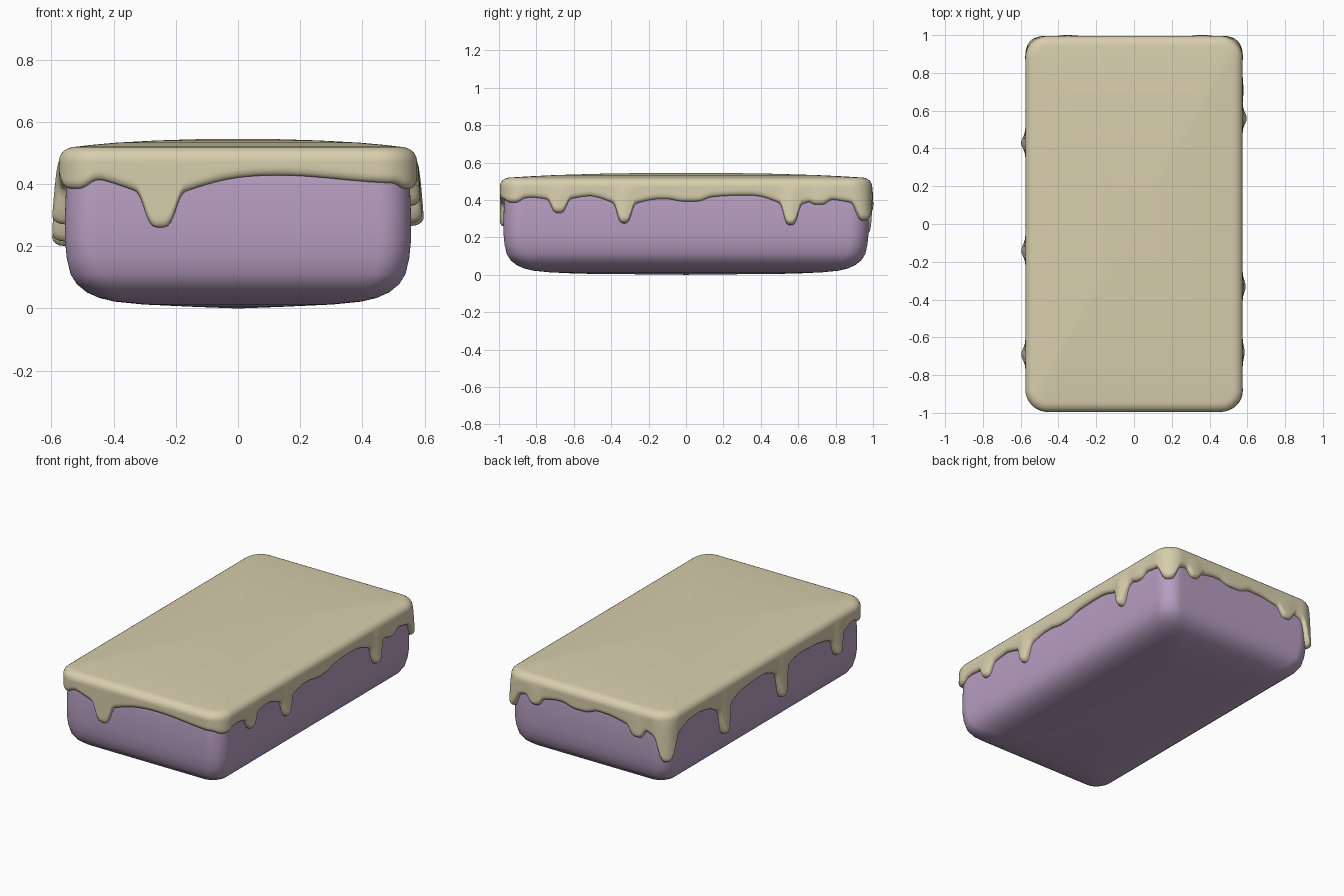
import bpy, bmesh, math

if "Cube" in bpy.data.objects:
    bpy.data.objects.remove(bpy.data.objects["Cube"])

HX, HY, R = 0.556, 0.976, 0.10      # plan half sizes and corner radius


def material(name, rgb):
    m = bpy.data.materials.new(name)
    m.diffuse_color = (*rgb, 1)
    m.use_nodes = True
    m.node_tree.nodes["Principled BSDF"].inputs["Base Color"].default_value = m.diffuse_color
    return m


def plan():
    """Rounded rectangle: list of (x, y, normal x, normal y)."""
    pts = []
    corners = [(1, -1, -90), (1, 1, 0), (-1, 1, 90), (-1, -1, 180)]
    for i, (sx, sy, a0) in enumerate(corners):
        cx, cy = sx * (HX - R), sy * (HY - R)
        for k in range(15):
            a = math.radians(a0 + 90 * k / 14)
            pts.append((cx + R * math.cos(a), cy + R * math.sin(a), math.cos(a), math.sin(a)))
        # straight run to the next corner
        nx, ny, na = corners[(i + 1) % 4]
        a = math.radians(na)
        ex, ey = nx * (HX - R) + R * math.cos(a), ny * (HY - R) + R * math.sin(a)
        x, y = pts[-1][:2]
        n = int(math.hypot(ex - x, ey - y) / 0.01)
        for k in range(1, n):
            pts.append((x + (ex - x) * k / n, y + (ey - y) * k / n, math.cos(a), math.sin(a)))
    return pts


def loft(name, rings, mat, cap_start=None, cap_end=None):
    """Skin rings (bottom to top); caps are centre points."""
    bm = bmesh.new()
    vs = [[bm.verts.new(p) for p in ring] for ring in rings]
    n = len(vs[0])
    for a, b in zip(vs, vs[1:]):
        for i in range(n):
            j = (i + 1) % n
            bm.faces.new((a[i], a[j], b[j], b[i]))
    for cap, ring, flip in ((cap_start, vs[0], True), (cap_end, vs[-1], False)):
        if cap:
            c = bm.verts.new(cap)
            for i in range(n):
                p, q = ring[i], ring[(i + 1) % n]
                bm.faces.new((q, p, c) if flip else (p, q, c))
    me = bpy.data.meshes.new(name)
    bm.to_mesh(me)
    bm.free()
    me.materials.append(mat)
    for f in me.polygons:
        f.use_smooth = True
    ob = bpy.data.objects.new(name, me)
    bpy.context.collection.objects.link(ob)
    return ob


P = plan()

# cake body: (inset, height) profile, softly domed underneath
profile = [(0.40, 0.006), (0.25, 0.013), (0.16, 0.022), (0.11, 0.034), (0.07, 0.052),
           (0.038, 0.078), (0.018, 0.11), (0.006, 0.16), (0, 0.22), (0, 0.30), (0.004, 0.40),
           (0.01, 0.45), (0.03, 0.48), (0.07, 0.492), (0.3, 0.505)]
body_rings = [[(x * (1 - d / HX), y * (1 - d / HY), z) for x, y, _, _ in P] for d, z in profile]
loft("cake_body", body_rings, material("lilac", (0.47, 0.34, 0.53)), (0, 0, 0), (0, 0, 0.51))

# icing drips: x, y, lowest height, half width, bulge
C = 0.03
DRIPS = [
    (-0.25, -HY, 0.26, 0.055, 0.0),
    (HX, -0.93, 0.385, 0.05, 0.004), (HX, -0.68, 0.33, 0.045, 0.012), (HX, -0.33, 0.275, 0.042, 0.018),
    (HX, 0.02, 0.392, 0.09, 0.0), (HX, 0.56, 0.265, 0.042, 0.024), (HX, 0.71, 0.375, 0.05, 0.006),
    (HX - C, HY - C, 0.29, 0.05, 0.014),
    (0.36, HY, 0.345, 0.045, 0.008), (0.05, HY, 0.39, 0.09, 0.0), (-0.35, HY, 0.33, 0.05, 0.006),
    (-HX + C, HY - C, 0.21, 0.048, 0.014),
    (-HX, 0.43, 0.20, 0.042, 0.024), (-HX, -0.14, 0.215, 0.042, 0.024), (-HX, -0.69, 0.27, 0.042, 0.024),
    (-HX + C, -HY + C, 0.385, 0.06, 0.0),
]


def drip_at(x, y):
    """Lower edge height and extra bulge at a perimeter point."""
    h = 0.418 + 0.010 * math.sin(9 * x + 7 * y + 1)
    low, bulge = h, 0.0
    for dx, dy, z, w, out in DRIPS:
        d = math.hypot(x - dx, y - dy)
        s = 0.7 * math.exp(-(d / w) ** 4) + 0.3 * math.exp(-(d / (2.6 * w)) ** 2)
        low = min(low, h - (h - z) * s)
        bulge = max(bulge, out * math.exp(-(d / w) ** 2))
    return low, bulge


EDGE = [drip_at(x, y) for x, y, _, _ in P]
T, TOP = 0.019, 0.475          # icing thickness and start of top rounding
rings = []
# hanging sheet, rounded off at the lower lip
for u in [-0.02, 0, 0.01, 0.03, 0.06, 0.1, 0.15, 0.21, 0.28, 0.36, 0.46, 0.58, 0.7, 0.82, 0.92, 1]:
    ring = []
    for (x, y, nx, ny), (low, bulge) in zip(P, EDGE):
        v = max(u, 0)
        z = low + (TOP - low) * v
        e = min((z - low) / 0.03, 1)
        fall = (1 - v) ** 0.6 if v < 1 else 0
        off = (T + bulge * fall) * math.sqrt(1 - (1 - e) ** 2)
        if u <= 0:
            off = -0.002 if u == 0 else -0.015
        ring.append((x + nx * off, y + ny * off, z))
    rings.append(ring)
# rounded shoulder
for k in range(1, 7):
    a = math.pi / 2 * k / 6
    off = T - 0.055 * (1 - math.cos(a))
    rings.append([(x + nx * off, y + ny * off, TOP + 0.045 * math.sin(a)) for x, y, nx, ny in P])
# gently domed top
edge = rings[-1]
for k, z in [(0.9, 0.526), (0.75, 0.533), (0.5, 0.540), (0.25, 0.544)]:
    rings.append([(x * k, y * k, z) for x, y, _ in edge])
loft("icing", rings, material("cream", (0.69, 0.62, 0.42)), None, (0, 0, 0.545))
